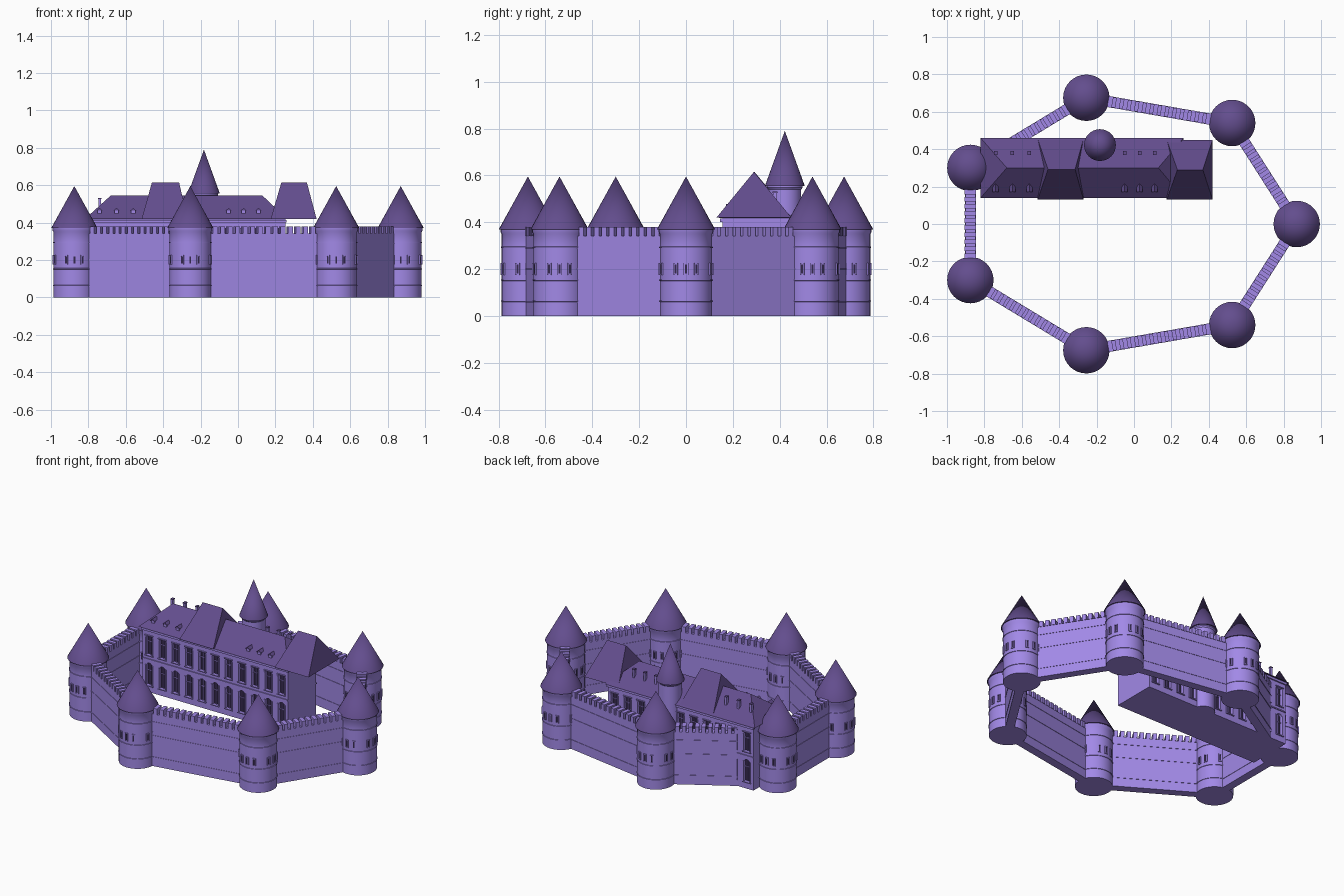
import bpy, bmesh, math
from mathutils import Matrix, Vector

if "Cube" in bpy.data.objects:
    bpy.data.objects.remove(bpy.data.objects["Cube"])


def material(name, rgb):
    m = bpy.data.materials.new(name)
    m.diffuse_color = (*rgb, 1)
    m.use_nodes = True
    m.node_tree.nodes["Principled BSDF"].inputs["Base Color"].default_value = m.diffuse_color
    return m


STONE = material("stone", (0.36, 0.25, 0.80))
ROOF = material("roof", (0.125, 0.075, 0.27))
DARK = material("dark_opening", (0.035, 0.022, 0.075))


def finish(bm, name, mat, smooth=False):
    bmesh.ops.recalc_face_normals(bm, faces=bm.faces[:])
    me = bpy.data.meshes.new(name)
    bm.to_mesh(me)
    bm.free()
    ob = bpy.data.objects.new(name, me)
    bpy.context.collection.objects.link(ob)
    me.materials.append(mat)
    if smooth:
        bpy.ops.object.select_all(action='DESELECT')
        ob.select_set(True)
        bpy.context.view_layer.objects.active = ob
        bpy.ops.object.shade_smooth_by_angle(angle=math.radians(35))
    return ob


def box(bm, center, size, frame=Matrix()):
    bmesh.ops.create_cube(bm, size=1, matrix=frame @ Matrix.Translation(center)
                          @ Matrix.Diagonal((*size, 1)))


def lathe(bm, profile, x, y, n=32):
    # closed revolved profile of (radius, z) around a vertical axis
    vs = [bm.verts.new((x + r, y, z)) for r, z in profile]
    es = [bm.edges.new(p) for p in zip(vs, vs[1:])]
    ret = bmesh.ops.spin(bm, geom=vs + es, cent=(x, y, 0), axis=(0, 0, 1),
                         angle=2 * math.pi, steps=n, use_duplicate=False)
    bmesh.ops.remove_doubles(bm, verts=bm.verts[:], dist=1e-5)


def prism(bm, outline, y0, y1):
    # extrude an (x, z) outline along y
    f = bm.faces.new([bm.verts.new((x, y0, z)) for x, z in outline])
    ext = bmesh.ops.extrude_face_region(bm, geom=[f])
    bmesh.ops.translate(bm, vec=(0, y1 - y0, 0),
                        verts=[v for v in ext['geom'] if isinstance(v, bmesh.types.BMVert)])


def hip_roof(name, x0, x1, y0, y1, z0, z1, rx0, rx1):
    bm = bmesh.new()
    ym = (y0 + y1) / 2
    for p in [(x0, y0, z0), (x1, y0, z0), (x1, y1, z0), (x0, y1, z0), (rx0, ym, z1), (rx1, ym, z1)]:
        bm.verts.new(p)
    bmesh.ops.convex_hull(bm, input=bm.verts[:])
    finish(bm, name, ROOF)


def arch(x, z0, w, h):
    spring = z0 + h - w / 2
    return [(x - w / 2, z0), (x + w / 2, z0)] + [
        (x + w / 2 * math.cos(a), spring + w / 2 * math.sin(a))
        for a in [math.pi * i / 8 for i in range(9)]]


# --- Ring of seven towers
towers = [(0.87, 0), (0.525, 0.54), (-0.255, 0.675), (-0.875, 0.3),
          (-0.875, -0.3), (-0.255, -0.675), (0.525, -0.54)]
for i, (x, y) in enumerate(towers):
    R = 0.112
    bm = bmesh.new()
    prof = [(0, 0), (R, 0)]
    for z in (0.06, 0.15, 0.29):
        prof += [(R, z), (R + .003, z + .001), (R + .003, z + .005), (R, z + .006)]
    prof += [(R, 0.35), (R + .005, 0.358), (R + .005, 0.375), (0, 0.375)]
    lathe(bm, prof, x, y)
    finish(bm, f"tower_{i}", STONE, True)
    bm = bmesh.new()
    lathe(bm, [(0, 0.37), (0.124, 0.37), (0, 0.595)], x, y)
    finish(bm, f"tower_roof_{i}", ROOF, True)
    # slit windows with jambs, one group per quarter
    jambs, slits = bmesh.new(), bmesh.new()
    for k in range(4):
        for d in (-22.5, 0, 22.5):
            f = Matrix.Translation((x, y, 0)) @ Matrix.Rotation(math.radians(90 * k + d), 4, 'Z')
            box(slits, (R, 0, 0.2), (0.006, 0.010, 0.038), f)
            for s in (-1, 1):
                box(jambs, (R, s * .0075, 0.2), (0.011, 0.005, 0.046), f)
            box(jambs, (R, 0, 0.223), (0.011, 0.02, 0.005), f)
            box(jambs, (R, 0, 0.178), (0.011, 0.02, 0.005), f)
    finish(jambs, f"tower_window_frames_{i}", STONE)
    finish(slits, f"tower_slits_{i}", DARK)

# --- Curtain walls with string courses and merlons
for i, a in enumerate(towers):
    a, b = Vector(a), Vector(towers[(i + 1) % 7])
    d, mid = b - a, (a + b) / 2
    L = d.length
    f = Matrix.Translation((mid.x, mid.y, 0)) @ Matrix.Rotation(math.atan2(d.y, d.x), 4, 'Z')
    bm = bmesh.new()
    box(bm, (0, 0, 0.171), (L - 0.12, 0.054, 0.342), f)
    for z in (0.06, 0.2, 0.29):
        box(bm, (0, 0, z), (L - 0.12, 0.059, 0.005), f)
    finish(bm, f"curtain_wall_{i}", STONE)
    bm = bmesh.new()
    n = round((L - 0.22) / 0.04)
    for k in range(n):
        box(bm, ((k - (n - 1) / 2) * (L - 0.22) / n, 0, 0.361), (0.025, 0.06, 0.038), f)
    finish(bm, f"merlons_{i}", STONE)

# --- Palace body, window recesses cut on both long sides
X0, X1, Y0, Y1 = -0.80, 0.255, 0.155, 0.445
bm = bmesh.new()
box(bm, ((X0 + X1) / 2, 0.3, 0.21), (X1 - X0, Y1 - Y0, 0.42))
palace = finish(bm, "palace_body", STONE)
cut, frames, panes = bmesh.new(), bmesh.new(), bmesh.new()
BAYS, W = 11, 0.042
pitch = (X1 - X0) / BAYS
for k in range(BAYS):
    x = X0 + pitch * (k + 0.5)
    for y, s in ((Y0, -1), (Y1, 1)):
        prism(cut, arch(x, 0.045, W, 0.145), y + s * .01, y - s * .018)
        prism(panes, arch(x, 0.043, W + .004, 0.149), y - s * .0165, y - s * .02)
        box(cut, (x, y - s * .004, 0.305), (W, 0.028, 0.125))
        box(panes, (x, y - s * .018, 0.305), (W + .004, 0.003, 0.129))
        # mullions, transoms and surrounds
        for zc, h in ((0.116, 0.142), (0.305, 0.125)):
            box(frames, (x, y - s * .013, zc), (0.004, 0.008, h))
            box(frames, (x, y - s * .013, zc + .022), (W, 0.008, 0.004))
            for q in (-1, 1):
                box(frames, (x + q * (W / 2 + .004), y, zc - .004), (0.007, 0.010, h - .01))
            box(frames, (x, y, zc - h / 2 - .003), (W + .018, 0.014, 0.006))
        box(frames, (x, y, 0.371), (W + .018, 0.014, 0.006))
for y in (Y0, Y1):
    box(frames, ((X0 + X1) / 2, y, 0.215), (X1 - X0, 0.012, 0.008))
    box(frames, ((X0 + X1) / 2, y, 0.408), (X1 - X0 + .01, 0.018, 0.014))
finish(frames, "palace_window_frames", STONE)
finish(panes, "palace_window_panes", DARK)
cutter = finish(cut, "palace_window_cutter", STONE)
cutter.hide_render = True
cutter.hide_set(True)
mod = palace.modifiers.new("window_recesses", 'BOOLEAN')
mod.operation, mod.object, mod.solver = 'DIFFERENCE', cutter, 'EXACT'

# --- Palace roofs
hip_roof("main_roof", -0.82, 0.265, 0.14, 0.46, 0.418, 0.545, -0.68, 0.13)
hip_roof("middle_pavilion_roof", -0.515, -0.27, 0.13, 0.455, 0.42, 0.615, -0.46, -0.315)
hip_roof("end_pavilion_roof", 0.175, 0.42, 0.13, 0.45, 0.42, 0.615, 0.232, 0.368)

# --- Small front dormers and taller rear dormers on the main roof
walls, caps = bmesh.new(), bmesh.new()
for x in (-0.74, -0.65, -0.56, -0.05, 0.03, 0.11):
    box(walls, (x, 0.19, 0.457), (0.022, 0.03, 0.018))
    prism(caps, [(x - .016, .464), (x + .016, .464), (x, .478)], 0.17, 0.215)
    box(walls, (x, 0.38, 0.485), (0.014, 0.018, 0.085))
    box(caps, (x, 0.38, 0.528), (0.018, 0.022, 0.006))
finish(walls, "dormer_walls", STONE)
finish(caps, "dormer_caps", ROOF)

# --- Stair turret at the back
bm = bmesh.new()
lathe(bm, [(0, 0), (0.07, 0), (0.07, 0.54), (0.076, 0.548), (0.076, 0.56), (0, 0.56)], -0.182, 0.422)
finish(bm, "stair_turret", STONE, True)
bm = bmesh.new()
lathe(bm, [(0, 0.555), (0.085, 0.555), (0, 0.79)], -0.182, 0.422)
finish(bm, "stair_turret_roof", ROOF, True)
